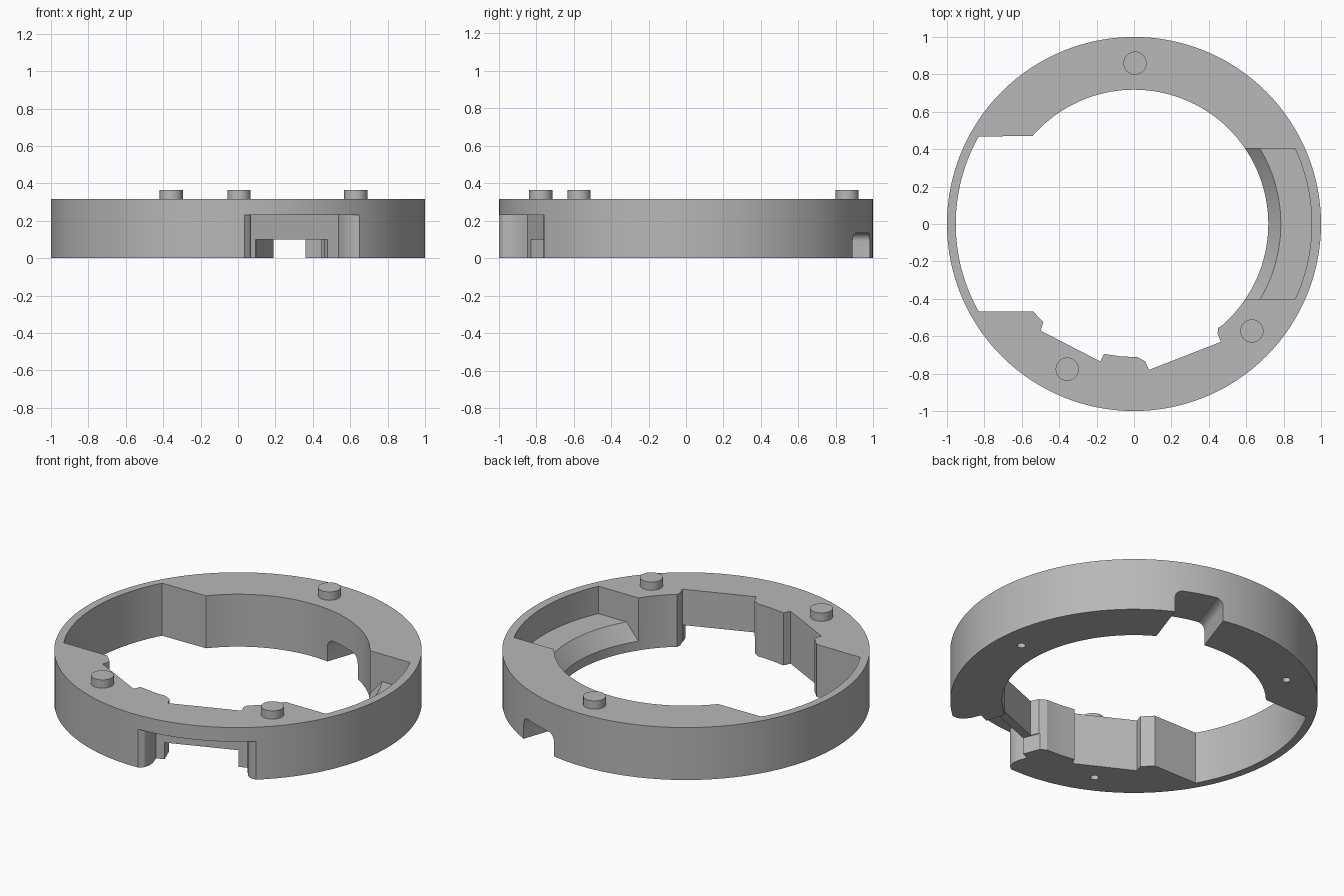
import bpy, bmesh
from math import sin, cos, radians, atan2, degrees, pi, hypot
from mathutils import Matrix

if "Cube" in bpy.data.objects:
    bpy.data.objects.remove(bpy.data.objects["Cube"])

grey = bpy.data.materials.new("plain grey")
grey.use_nodes = True
COLOUR = (0.48, 0.48, 0.48, 1)
grey.diffuse_color = COLOUR
grey.node_tree.nodes["Principled BSDF"].inputs["Base Color"].default_value = COLOUR

HEIGHT = 0.315


def make(name, bm, matrix=None):
    bmesh.ops.recalc_face_normals(bm, faces=bm.faces)
    mesh = bpy.data.meshes.new(name)
    bm.to_mesh(mesh)
    bm.free()
    if matrix:
        mesh.transform(matrix)
    mesh.materials.append(grey)
    ob = bpy.data.objects.new(name, mesh)
    bpy.context.collection.objects.link(ob)
    return ob


def prism(name, pts, z0, z1, matrix=None):
    """Extrude a flat outline from z0 to z1."""
    bm = bmesh.new()
    face = bm.faces.new([bm.verts.new((x, y, z0)) for x, y in pts])
    top = bmesh.ops.extrude_face_region(bm, geom=[face])["geom"]
    bmesh.ops.translate(bm, vec=(0, 0, z1 - z0),
                        verts=[v for v in top if isinstance(v, bmesh.types.BMVert)])
    return make(name, bm, matrix)


def arc(r, a0, a1, n, cx=0, cy=0):
    """Points on an arc, angles in degrees, both ends included."""
    angles = [radians(a0 + (a1 - a0) * i / n) for i in range(n + 1)]
    return [(cx + r * cos(a), cy + r * sin(a)) for a in angles]


def disc(name, r, x, y, z0, z1, n=32):
    return prism(name, arc(r, 0, 360, n, x, y)[:-1], z0, z1)


def boolean(ob, cutter, operation="DIFFERENCE"):
    mod = ob.modifiers.new("cut", "BOOLEAN")
    mod.operation, mod.object, mod.solver = operation, cutter, "EXACT"
    bpy.context.view_layer.objects.active = ob
    bpy.ops.object.modifier_apply(modifier=mod.name)
    bpy.data.objects.remove(cutter)


def smooth(ob):
    bpy.ops.object.select_all(action="DESELECT")
    ob.select_set(True)
    bpy.context.view_layer.objects.active = ob
    bpy.ops.object.shade_smooth_by_angle(angle=radians(25))


# Ring body
ring = disc("ring_body", 1, 0, 0, 0, HEIGHT, 128)

# Central opening: round bore, two straight chords with lugs, wide side recess
back = degrees(atan2(0.47, -0.54))
lug = degrees(atan2(-0.54, 0.465))
recess = degrees(atan2(0.467, -0.83))
opening = arc(0.718, back, lug, 72)
opening += [(0.45, -0.555), (0.447, -0.585), (0.465, -0.63), (0.08, -0.78),
            (0.06, -0.735), (0.02, -0.712), (-0.07, -0.708), (-0.16, -0.695),
            (-0.18, -0.735), (-0.50, -0.57), (-0.485, -0.525), (-0.54, -0.467)]
opening += arc(0.953, 360 - recess, recess, 36)
boolean(ring, prism("opening_cutter", opening, -0.1, 0.5))

# Stepped pocket on the right: flat shelf with a sloping inner lip
section = [(0.6, 0.055), (0.718, 0.055), (0.785, 0.15),
           (0.95, 0.15), (0.95, 0.5), (0.6, 0.5)]
bm = bmesh.new()
face = bm.faces.new([bm.verts.new((r, 0, z)) for r, z in section])
bmesh.ops.rotate(bm, verts=bm.verts, cent=(0, 0, 0), matrix=Matrix.Rotation(radians(-50), 3, "Z"))
bmesh.ops.spin(bm, geom=bm.faces[:] + bm.edges[:] + bm.verts[:], cent=(0, 0, 0),
               axis=(0, 0, 1), angle=radians(100), steps=40, use_duplicate=False)
# Close the start of the sweep if it was left open
bmesh.ops.holes_fill(bm, edges=[e for e in bm.edges if e.is_boundary], sides=0)
pocket = make("pocket_cutter", bm)
bounds = prism("pocket_bounds", [(0.2, -0.4), (1.2, -0.4), (1.2, 0.405), (0.2, 0.405)], -0.2, 0.8)
boolean(pocket, bounds, "INTERSECT")
boolean(ring, pocket)

# Front port: flared bay in the outer wall and a low slot through the thin wall
port_turn = Matrix.Rotation(radians(-68.7 - 90), 4, "Z")
half_bay = [(0.263, 0.806), (0.265, 0.865), (0.277, 0.905), (0.298, 0.932), (0.33, 0.944), (0.42, 1.1)]
bay = half_bay + [(-x, y) for x, y in reversed(half_bay)]
boolean(ring, prism("bay_cutter", bay, -0.1, 0.23, port_turn))
slot = [(-0.2, 0.6), (0.215, 0.6), (0.215, 0.85), (-0.2, 0.85)]
boolean(ring, prism("slot_cutter", slot, -0.1, 0.1, port_turn))

# Back cable notch with rounded upper corners
w, h, r = 0.14, 0.135, 0.045
notch = [(-w, -0.1), (w, -0.1)] + arc(r, 0, 90, 8, w - r, h - r) + arc(r, 90, 180, 8, r - w, h - r)
stand = Matrix.Rotation(radians(71 - 90), 4, "Z") @ Matrix.Rotation(pi / 2, 4, "X")
boolean(ring, prism("notch_cutter", notch, -1.2, -0.5, stand))

# Three small screw holes underneath
for angle in (4.5, 124.5, 244.5):
    a = radians(angle)
    boolean(ring, disc("hole_cutter", 0.023, 0.86 * cos(a), 0.86 * sin(a), -0.1, 0.1, 20))
smooth(ring)

# Locating pegs on top
for side, x, y in (("back", 0.005, 0.86), ("right", 0.63, -0.572), ("left", -0.357, -0.776)):
    smooth(disc(side + "_peg", 0.062, x, y, HEIGHT - 0.01, 0.365))
